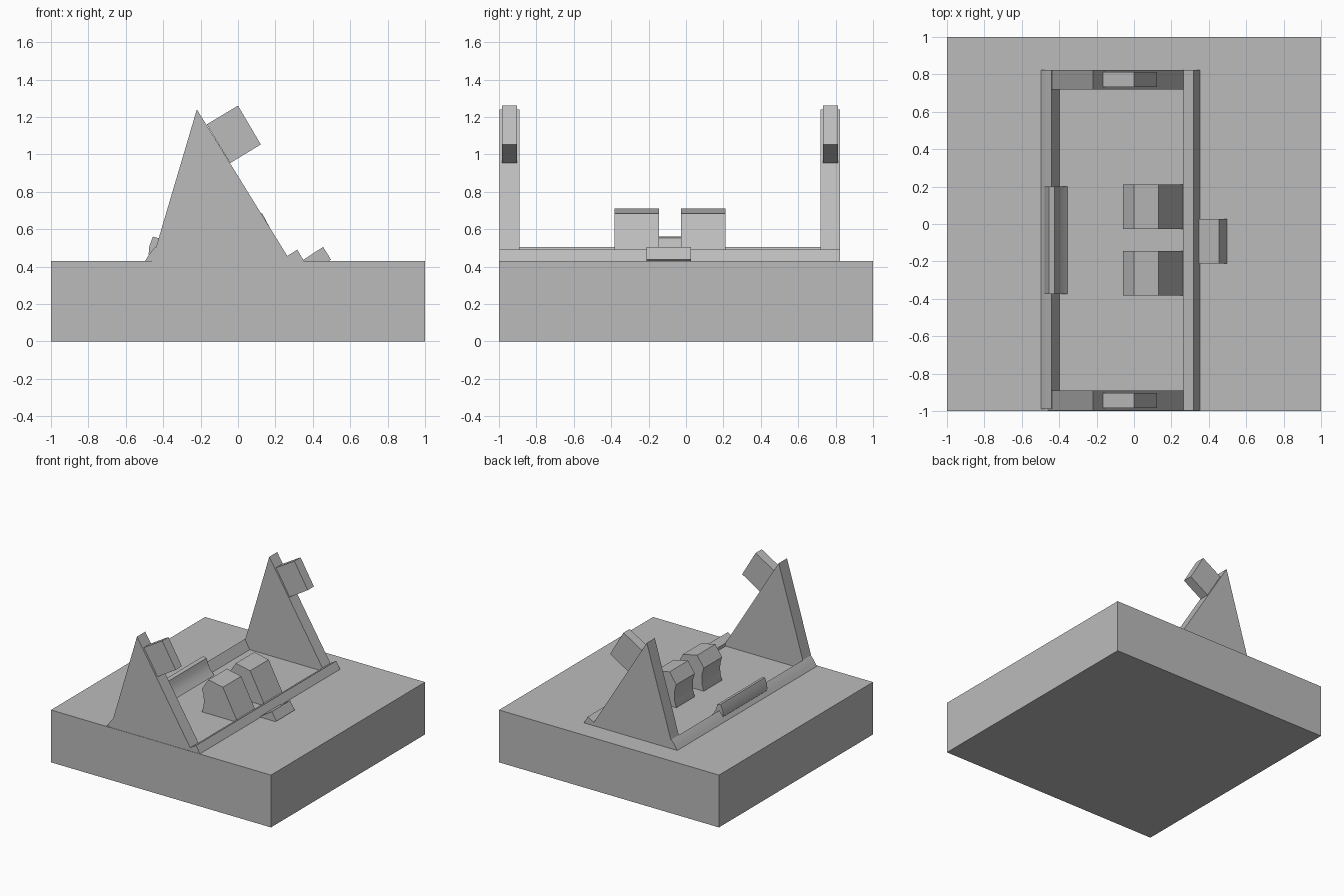
import bpy

if "Cube" in bpy.data.objects:
    bpy.data.objects.remove(bpy.data.objects["Cube"])

grey = bpy.data.materials.new("grey")
grey.diffuse_color = (0.5, 0.5, 0.5, 1)
grey.use_nodes = True
grey.node_tree.nodes["Principled BSDF"].inputs["Base Color"].default_value = grey.diffuse_color


def extrude_profile(name, profile, y0, y1, smooth=False):
    """Closed prism: an x/z outline swept along y."""
    n = len(profile)
    verts = [(x, y, z) for y in (y0, y1) for x, z in profile]
    faces = [[i, (i + 1) % n, n + (i + 1) % n, n + i] for i in range(n)]
    faces += [list(range(n))[::-1], list(range(n, 2 * n))]
    mesh = bpy.data.meshes.new(name)
    mesh.from_pydata(verts, [], faces)
    mesh.materials.append(grey)
    ob = bpy.data.objects.new(name, mesh)
    bpy.context.collection.objects.link(ob)
    # make the normals point outwards
    bpy.context.view_layer.objects.active = ob
    ob.select_set(True)
    bpy.ops.object.mode_set(mode='EDIT')
    bpy.ops.mesh.select_all(action='SELECT')
    bpy.ops.mesh.normals_make_consistent(inside=False)
    bpy.ops.object.mode_set(mode='OBJECT')
    if smooth:
        bpy.ops.object.shade_smooth_by_angle(angle=0.44)
    ob.select_set(False)
    return ob


TOP = 0.43    # upper face of the base slab
SUNK = 0.40   # parts reach slightly into the slab

# base slab
extrude_profile("base_slab", [(-1, 0), (1, 0), (1, TOP), (-1, TOP)], -1, 1)

# triangular end supports, each with a tilted block on its sloping edge
support = [(-0.46, SUNK), (0.28, SUNK), (0.28, TOP), (-0.22, 1.24), (-0.46, TOP)]
tilted = [(0, 1.26), (0.122, 1.053), (-0.042, 0.953), (-0.167, 1.16)]
for side, y0, y1 in (("front", -0.997, -0.89), ("back", 0.72, 0.823)):
    extrude_profile(side + "_support", support, y0, y1)
    mid = (y0 + y1) / 2
    extrude_profile(side + "_tilted_block", tilted, mid - 0.04, mid + 0.04)

# long ridge on the right and its tab
extrude_profile("right_rail", [(0.262, SUNK), (0.262, 0.456), (0.317, 0.49),
                               (0.352, TOP), (0.352, SUNK)], -0.997, 0.823)
extrude_profile("right_tab", [(0.34, SUNK), (0.34, TOP), (0.455, 0.505),
                              (0.497, 0.437), (0.485, TOP), (0.485, SUNK)], -0.21, 0.027)

# long curved ridge on the left and the lip that stands on it
extrude_profile("left_rail", [(-0.497, SUNK), (-0.497, TOP), (-0.479, 0.458), (-0.462, 0.482),
                              (-0.442, 0.505), (-0.397, TOP), (-0.397, SUNK)],
                -0.99, 0.823, True)
extrude_profile("left_lip", [(-0.478, 0.465), (-0.474, 0.51), (-0.455, 0.56), (-0.425, 0.552),
                             (-0.412, 0.51), (-0.39, 0.468), (-0.355, TOP), (-0.355, SUNK),
                             (-0.44, SUNK)], -0.375, 0.2, True)

# pair of faceted blocks with a hollowed back
block = [(0.265, SUNK), (0.265, TOP), (0.13, 0.683), (0, 0.71), (-0.06, 0.62),
         (-0.046, 0.57), (-0.042, 0.525), (-0.046, 0.48), (-0.06, TOP), (-0.06, SUNK)]
for side, y0, y1 in (("front", -0.382, -0.145), ("back", -0.028, 0.212)):
    extrude_profile(side + "_centre_block", block, y0, y1, True)
